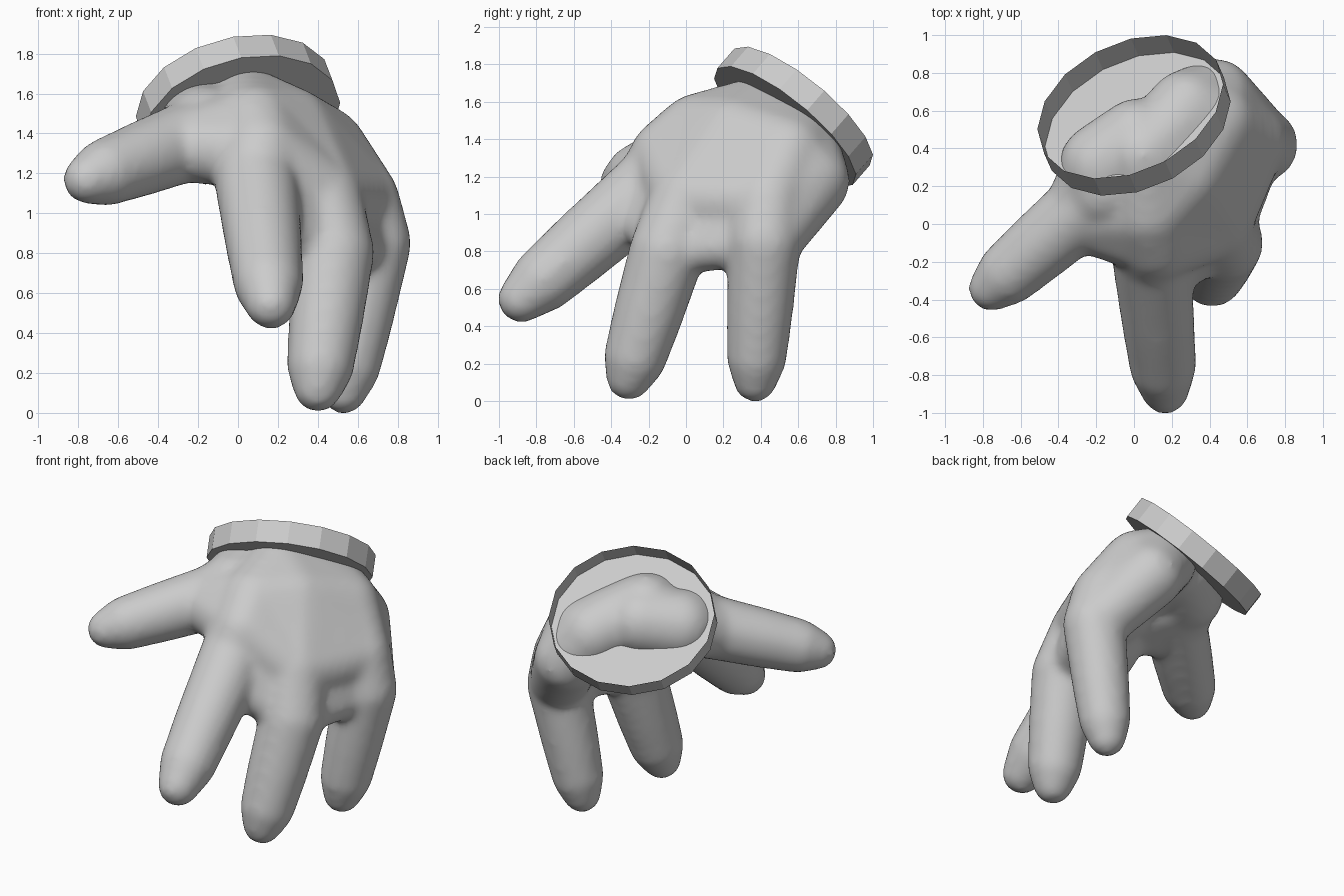
import bpy, bmesh
from mathutils import Vector, Matrix

if "Cube" in bpy.data.objects:
    bpy.data.objects.remove(bpy.data.objects["Cube"])

# Unit ball points used to build rounded limbs and pads
ball = bmesh.new()
bmesh.ops.create_icosphere(ball, subdivisions=3, radius=1)
BALL = [v.co.copy() for v in ball.verts]
ball.free()


def pad(target, balls, grow=0.008):
    """Convex skin around a few (centre, radius) balls."""
    seg = bmesh.new()
    for centre, r in balls:
        for p in BALL:
            seg.verts.new(centre + p * (r + grow))
    bmesh.ops.convex_hull(seg, input=seg.verts[:])
    loose = [v for v in seg.verts if not v.link_faces]
    bmesh.ops.delete(seg, geom=loose, context='VERTS')
    bmesh.ops.recalc_face_normals(seg, faces=seg.faces[:])
    tmp = bpy.data.meshes.new("segment")
    seg.to_mesh(tmp)
    seg.free()
    target.from_mesh(tmp)
    bpy.data.meshes.remove(tmp)


def digit(target, tip, knuckle, middle, wrist, size=1.0):
    """Finger with a blunt tip plus its bone in the palm; returns linking points."""
    tip, knuckle, middle, wrist = map(Vector, (tip, knuckle, middle, wrist))
    finger = [(tip.lerp(knuckle, t), r * size)
              for t, r in ((0, .115), (.17, .162), (.5, .18), (1, .197))]
    bow = knuckle.lerp(middle, .4) + Vector((.03, -.03, .03))
    path = finger + [(bow, .2), (middle, .22), (wrist, .21)]
    for pair in zip(path, path[1:]):
        pad(target, pair)
    return tip.lerp(knuckle, .8), knuckle, bow, middle, wrist


def add_object(name, bm):
    mesh = bpy.data.meshes.new(name)
    bm.to_mesh(mesh)
    bm.free()
    obj = bpy.data.objects.new(name, mesh)
    bpy.context.collection.objects.link(obj)
    return obj


# Hand: thumb and three fingers
bm = bmesh.new()
thumb = digit(bm, (-.755, -.34, 1.17), (-.2, .14, 1.38), (-.17, .31, 1.43), (.02, .45, 1.46))
index = digit(bm, (.165, -.88, .545), (.09, -.15, 1.18), (.08, .07, 1.42), (.05, .36, 1.51), 1.04)
long = digit(bm, (.4, -.305, .125), (.48, -.1, .8), (.25, .25, 1.41), (.18, .48, 1.44))
little = digit(bm, (.53, .37, .11), (.675, .42, .85), (.42, .54, 1.31), (.28, .6, 1.37), .95)

# Back of the hand: pads between neighbouring palm bones
for a, b in ((index, long), (long, little)):
    pad(bm, [(a[2], .2), (b[2], .195), (a[3], .22)])
    pad(bm, [(b[2], .195), (a[3], .22), (b[3], .22)])
    pad(bm, [(a[3], .22), (b[3], .22), (a[4], .21), (b[4], .21)])

# Webs between the digits
pad(bm, [(thumb[0], .17), (index[2], .18), (index[3], .2), (thumb[3], .2)])
pad(bm, [(index[0], .12), (long[1], .12), (long[2], .15), (index[2], .15)])
pad(bm, [(long[1], .12), (little[1], .12), (little[2], .15), (long[2], .15)])

# Heel of the palm
heel = Vector((.43, .67, 1.18))
pad(bm, [(little[1], .18), (little[2], .185), (heel, .2), (little[3], .21)])
pad(bm, [(heel, .2), (little[3], .21), (little[4], .21)])

# Fuse everything into one smooth skin
hand = add_object("hand", bm)
remesh = hand.modifiers.new("fuse", 'REMESH')
remesh.mode = 'VOXEL'
remesh.voxel_size = 0.025
remesh.use_smooth_shade = True
smooth = hand.modifiers.new("soften", 'SMOOTH')
smooth.factor = 0.5
smooth.iterations = 12

# Cuff: shallow faceted oval pan, closed at the hand side and open outward
axis = Vector((-.28, .63, .725)).normalized()
side = axis.cross(Vector((.876, .476, -.076))).normalized()
turn = Matrix((side.cross(axis), side, axis)).transposed().to_4x4()
bm = bmesh.new()
bmesh.ops.create_cone(bm, cap_ends=True, segments=16, radius1=1, radius2=1, depth=.145)
bm.normal_update()
top = [f for f in bm.faces if f.normal.z > .9]
bmesh.ops.delete(bm, geom=top, context='FACES_ONLY')
bm.transform(Matrix.Translation((0, .575, 1.52)) @ turn @ Matrix.Diagonal((.52, .47, 1, 1)))
add_object("cuff", bm)
